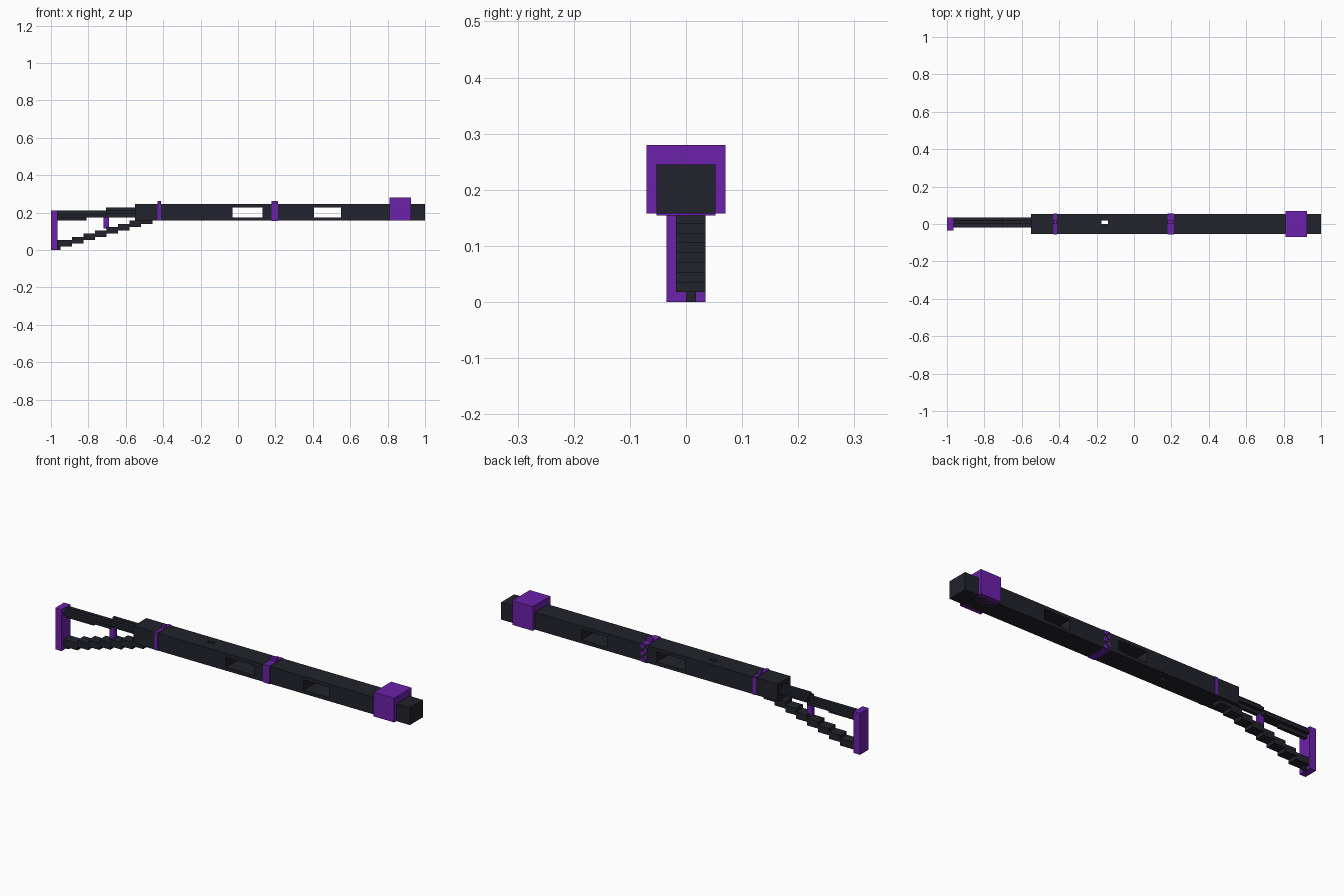
import bpy
import bmesh

V = 0.0175          # size of one block unit
SKIN = 0.003        # how far painted bands stand proud

if "Cube" in bpy.data.objects:
    bpy.data.objects.remove(bpy.data.objects["Cube"])


def material(name, rgb):
    m = bpy.data.materials.new(name)
    m.use_nodes = True
    colour = (*rgb, 1)
    m.diffuse_color = colour
    m.node_tree.nodes["Principled BSDF"].inputs["Base Color"].default_value = colour
    return m


dark = material("charcoal", (0.016, 0.017, 0.025))
purple = material("purple", (0.15, 0.015, 0.40))


def boxes(name, mat, parts):
    """One object from boxes: x range in model units, y and z ranges in blocks."""
    bm = bmesh.new()
    for xs, ys, zs in parts:
        lo = (xs[0], ys[0] * V, zs[0] * V)
        hi = (xs[1], ys[1] * V, zs[1] * V)
        cube = bmesh.ops.create_cube(bm, size=1)
        for v in cube["verts"]:
            v.co = [lo[i] if v.co[i] < 0 else hi[i] for i in range(3)]
    mesh = bpy.data.meshes.new(name)
    bm.to_mesh(mesh)
    bm.free()
    mesh.materials.append(mat)
    ob = bpy.data.objects.new(name, mesh)
    bpy.context.collection.objects.link(ob)
    return ob


# Long square body with two side windows and a small vertical slot
body = boxes("body", dark, [((-0.55, 1.0), (-3, 3), (9, 14))])
cutter = boxes("opening_cutter", dark, [
    ((-0.03, 0.13), (-5, 5), (10, 13)),
    ((0.405, 0.55), (-5, 5), (10, 13)),
    ((-0.175, -0.14), (0, 1), (7, 16)),
])
cutter.hide_render = True
mod = body.modifiers.new("openings", "BOOLEAN")
mod.operation = "DIFFERENCE"
mod.solver = "EXACT"
mod.object = cutter
bpy.context.view_layer.objects.active = body
bpy.ops.object.modifier_apply(modifier=mod.name)
bpy.data.objects.remove(cutter)

# Muzzle block, level with the underside of the body
boxes("muzzle_block", purple, [((0.81, 0.925), (-4, 4), (9, 16))])


# Bands around the body, each with a sight tab on top
s = SKIN / V


def band(name, x0, x1, stepped, under):
    xs = (x0, x1)
    parts = [
        (xs, (-3 - s, -2.9), (9, 14 + s)),
        (xs, (-3, 3), (13.9, 14 + s)),
        (xs, (0, 1), (14, 15)),
    ]
    if under:
        parts.append((xs, (-3, 3), (9 - s, 9.1)))
    for row in range(9, 14):
        shift = V * (row % 2) if stepped else 0
        width = V if stepped else x1 - x0
        parts.append(((x0 + shift, x0 + shift + width), (2.9, 3 + s), (row, row + 1)))
    boxes(name, purple, parts)


band("rear_band", -0.43, -0.412, False, False)
band("middle_band", 0.18, 0.215, True, True)

# Shoulder plate
boxes("butt_plate", purple, [((-1.0, -0.965), (-2, 2), (0, 12))])

# Upper stock rail: a ridged bar that steps up towards the body
boxes("upper_rail", dark, [
    ((-0.965, -0.81), (0, 1), (9, 12)),
    ((-0.965, -0.705), (-1, 2), (10, 11)),
    ((-0.81, -0.705), (0, 1), (10, 12)),
    ((-0.705, -0.55), (0, 1), (10, 13)),
    ((-0.705, -0.55), (-1, 2), (11, 12)),
])

# Lower stock strut: a rising staircase
STEP = 0.0615
strut = [((-0.965, -0.95), (0, 1), (0, 3)),
         ((-0.965, -0.95), (-1, 2), (1, 3))]
for i in range(8):
    x = -0.95 + i * STEP
    strut.append(((x, x + STEP), (-1, 2), (1 + i, 3 + i)))
boxes("lower_strut", dark, strut)

# Small post joining the rail and the strut
boxes("stock_post", purple, [((-0.72, -0.69), (0, 1), (6.5, 10.2))])
